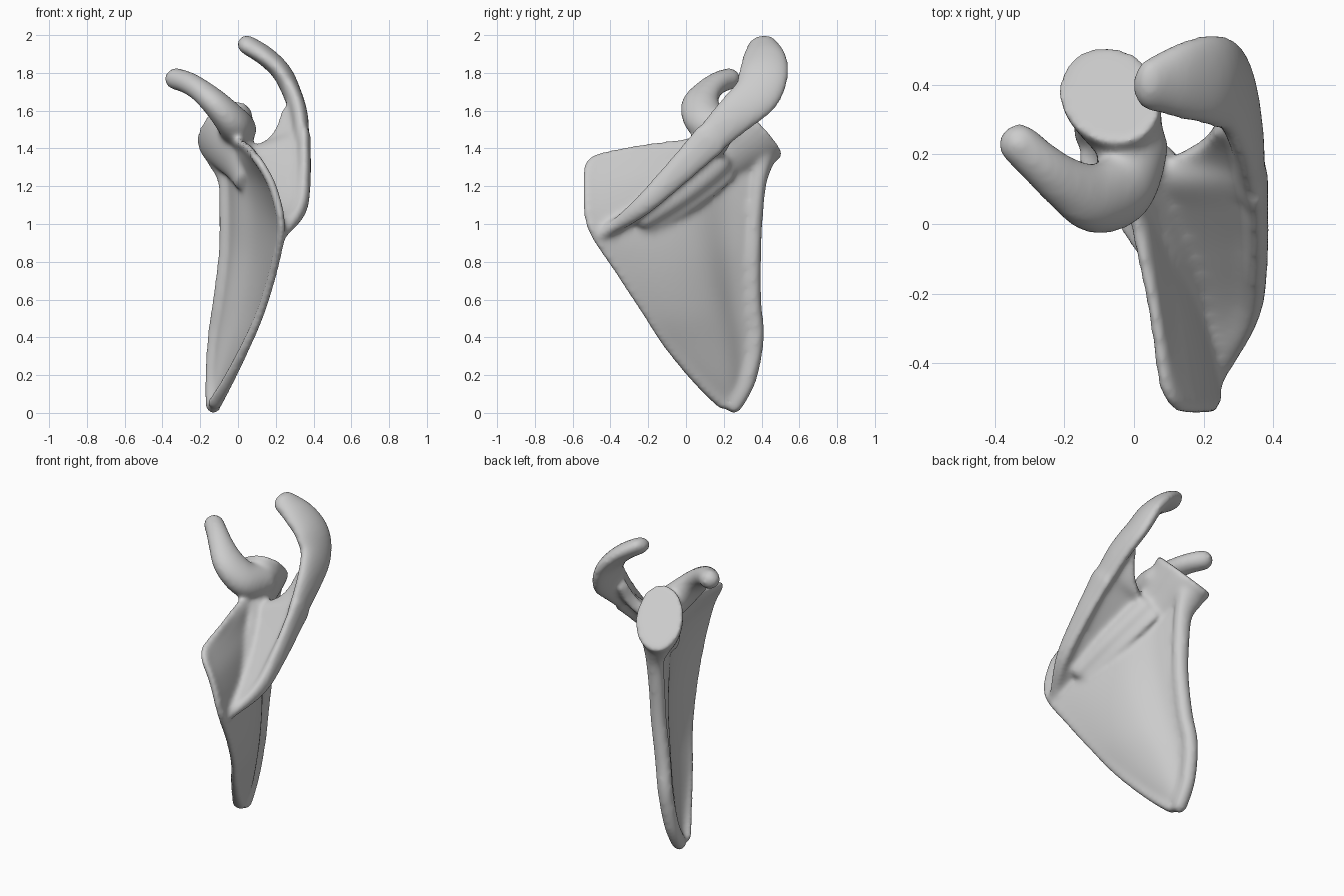
import bpy, bmesh, math
from mathutils import Vector

cube = bpy.data.objects.get("Cube")
if cube:
    bpy.data.objects.remove(cube, do_unlink=True)

bone = bpy.data.materials.new("bone_grey")
bone.use_nodes = True
bone.diffuse_color = (0.6, 0.6, 0.6, 1)
bone.node_tree.nodes["Principled BSDF"].inputs["Base Color"].default_value = (0.6, 0.6, 0.6, 1)
parts = []


def smooth_path(keys, steps=6):
    """Catmull-Rom interpolation of tuples of any length."""
    keys = [Vector(k) for k in keys]
    out = []
    for i in range(len(keys) - 1):
        b, c = keys[i], keys[i + 1]
        a, d = keys[max(i - 1, 0)], keys[min(i + 2, len(keys) - 1)]
        for s in range(steps):
            t = s / steps
            out.append(0.5 * (2 * b + (c - a) * t + (2 * a - 5 * b + 4 * c - d) * t * t
                              + (3 * b - a - 3 * c + d) * t ** 3))
    return out + [keys[-1]]


def finish(name, bm):
    bmesh.ops.recalc_face_normals(bm, faces=bm.faces)
    mesh = bpy.data.meshes.new(name)
    bm.to_mesh(mesh)
    bm.free()
    obj = bpy.data.objects.new(name, mesh)
    bpy.context.collection.objects.link(obj)
    mesh.materials.append(bone)
    parts.append(obj)
    return obj


def sweep(name, keys, axis_a, axis_b=None, sides=20, round_ends=True):
    """Elliptical sweep; keys are x, y, z, half width, half thickness."""
    path = smooth_path(keys)
    axis_a, axis_b = Vector(axis_a), Vector(axis_b or axis_a)
    pos = [Vector(p[:3]) for p in path]
    last = len(path) - 1
    rings = []
    for i, p in enumerate(path):
        tan = (pos[min(i + 1, last)] - pos[max(i - 1, 0)]).normalized()
        wide = axis_a.lerp(axis_b, i / last)
        wide = (wide - tan * wide.dot(tan)).normalized()
        rings.append((pos[i], wide, tan.cross(wide), p[3], p[4], tan))
    if round_ends:
        def cap(ring, sign):
            c, w, n, rw, rt, tan = ring
            r = min(rw, rt)
            return [(c + tan * sign * r * math.sin(a), w, n, rw * math.cos(a), rt * math.cos(a), tan)
                    for a in (0.4, 0.8, 1.2, 1.45)]
        rings = cap(rings[0], -1)[::-1] + rings + cap(rings[-1], 1)
    bm = bmesh.new()
    loops = []
    for c, w, n, rw, rt, _ in rings:
        angles = [math.tau * k / sides for k in range(sides)]
        loops.append([bm.verts.new(c + w * rw * math.cos(a) + n * rt * math.sin(a)) for a in angles])
    for lo, hi in zip(loops, loops[1:]):
        for k in range(sides):
            j = (k + 1) % sides
            bm.faces.new((lo[k], lo[j], hi[j], hi[k]))
    bm.faces.new(loops[0])
    bm.faces.new(loops[-1])
    return finish(name, bm)


def sheet(name, edge_a, edge_b, thick, bulge, cols=24):
    """Curved plate between two edges; bulge(s, t) shifts it along x."""
    rows_a, rows_b = smooth_path(edge_a), smooth_path(edge_b)
    bm = bmesh.new()
    grid = []
    for i, (a, b) in enumerate(zip(rows_a, rows_b)):
        s = i / (len(rows_a) - 1)
        row = []
        for k in range(cols + 1):
            t = k / cols
            row.append(bm.verts.new(a.lerp(b, t) + Vector((bulge(s, t), 0, 0))))
        grid.append(row)
    for lo, hi in zip(grid, grid[1:]):
        for k in range(cols):
            bm.faces.new((lo[k], lo[k + 1], hi[k + 1], hi[k]))
    obj = finish(name, bm)
    solid = obj.modifiers.new("thickness", 'SOLIDIFY')
    solid.thickness, solid.offset = thick, 0
    bpy.context.view_layer.objects.active = obj
    bpy.ops.object.modifier_apply(modifier=solid.name)


# Blade, bowed outward with a groove beside the lateral border
medial = [(-0.125, 0.19, 0.045), (-0.06, 0.075, 0.155), (0.04, -0.09, 0.35), (0.12, -0.21, 0.53),
          (0.19, -0.36, 0.76), (0.23, -0.5, 0.98), (0.19, -0.525, 1.18), (0.125, -0.515, 1.31),
          (0.09, -0.46, 1.355)]
lateral = [(-0.13, 0.255, 0.04), (-0.13, 0.33, 0.18), (-0.115, 0.37, 0.4), (-0.085, 0.355, 0.6),
           (-0.055, 0.355, 0.85), (-0.05, 0.365, 1.05), (-0.05, 0.385, 1.23), (-0.03, 0.33, 1.34),
           (0.0, 0.2, 1.44)]


def blade_bow(s, t):
    bow = 0.055 * math.sin(math.pi * t) - 0.025 * math.exp(-((t - 0.8) / 0.12) ** 2)
    return bow * math.sin(math.pi * s)


sheet("blade", medial, lateral, 0.04, blade_bow)

# Rounded borders of the blade
sweep("lateral_border", [(*p, r, 0.045) for p, r in zip(lateral, (0.046, 0.046, 0.048, 0.05, 0.05, 0.052, 0.06))]
      + [(-0.075, 0.41, 1.34, 0.09, 0.06)], (1, 0, 0))
sweep("medial_border", [(*p, max(0.024, 0.045 - 0.008 * i), 0.026) for i, p in enumerate(medial)], (1, 0, 0))
sweep("superior_border", [(0.09, -0.46, 1.355, 0.024, 0.024), (0.06, -0.25, 1.4, 0.022, 0.022),
                          (0.01, 0.0, 1.43, 0.024, 0.024), (0.0, 0.15, 1.43, 0.04, 0.04)], (1, 0, 0))

# Spine plate rising from the blade to the crest, ending in a curved notch
spine_root = [(0.22, -0.46, 0.94), (0.19, -0.26, 1.05), (0.13, -0.08, 1.18), (0.07, 0.06, 1.29),
              (0.03, 0.14, 1.36), (0.11, 0.19, 1.385), (0.2, 0.24, 1.48), (0.235, 0.29, 1.6)]
crest = [(0.235, -0.45, 0.94), (0.33, -0.25, 1.08), (0.35, -0.07, 1.25), (0.35, 0.06, 1.38),
         (0.35, 0.13, 1.45), (0.345, 0.18, 1.5), (0.33, 0.23, 1.56), (0.31, 0.3, 1.64)]
sheet("spine_plate", spine_root, crest, 0.07, lambda s, t: 0)
sweep("spine_crest", [(*p, w, d) for p, w, d in zip(crest, (0.025, 0.055, 0.075, 0.09, 0.1),
                                                    (0.024, 0.036, 0.036, 0.036, 0.036))], (0, 0.7, -0.7))

# Mounds that blend the spine into the blade
for label, shift, wide, high in (("wide", 0.012, 0.13, 0.04), ("narrow", 0.04, 0.075, 0.06)):
    sweep("spine_foot_" + label, [(x + shift, y + 0.03, z - 0.03, wide * g, high * g) for (x, y, z), g
                                  in zip(spine_root[1:5], (0.6, 0.9, 1, 1))], (0, 0.65, -0.75))

# Acromion, a flattened paddle hooking over the socket
sweep("acromion", [(0.34, 0.1, 1.42, 0.085, 0.038), (0.325, 0.25, 1.57, 0.11, 0.046),
                   (0.287, 0.375, 1.69, 0.13, 0.05), (0.232, 0.412, 1.803, 0.135, 0.052),
                   (0.143, 0.412, 1.89, 0.118, 0.052), (0.045, 0.4, 1.95, 0.08, 0.05)],
      (0, 0.7, -0.7), (0.4, 0.9, 0))

# Neck flaring into the oval socket
sweep("socket", [(0.02, 0.07, 1.22, 0.06, 0.03), (0.01, 0.17, 1.32, 0.12, 0.06),
                 (-0.03, 0.27, 1.415, 0.17, 0.105), (-0.06, 0.345, 1.48, 0.205, 0.135),
                 (-0.07, 0.375, 1.51, 0.21, 0.145)],
      (0.355, -0.61, 0.71), sides=32, round_ends=False)

# Hooked coracoid process
sweep("coracoid", [(0.0, 0.22, 1.5, 0.1, 0.1), (-0.03, 0.11, 1.54, 0.11, 0.09),
                   (-0.11, 0.075, 1.63, 0.105, 0.074), (-0.195, 0.115, 1.705, 0.08, 0.062),
                   (-0.27, 0.175, 1.75, 0.066, 0.06), (-0.33, 0.23, 1.768, 0.062, 0.06)],
      (0, 1, 0), (0.6, 0.7, 0))

# Fuse all parts into one smooth bone
bpy.ops.object.select_all(action='DESELECT')
for part in parts:
    part.select_set(True)
bpy.context.view_layer.objects.active = parts[0]
bpy.ops.object.join()
body = bpy.context.view_layer.objects.active
body.name = "shoulder_blade_bone"
fuse = body.modifiers.new("fuse", 'REMESH')
fuse.mode, fuse.voxel_size, fuse.use_smooth_shade = 'VOXEL', 0.012, True
soften = body.modifiers.new("soften", 'SMOOTH')
soften.factor, soften.iterations = 0.5, 28
